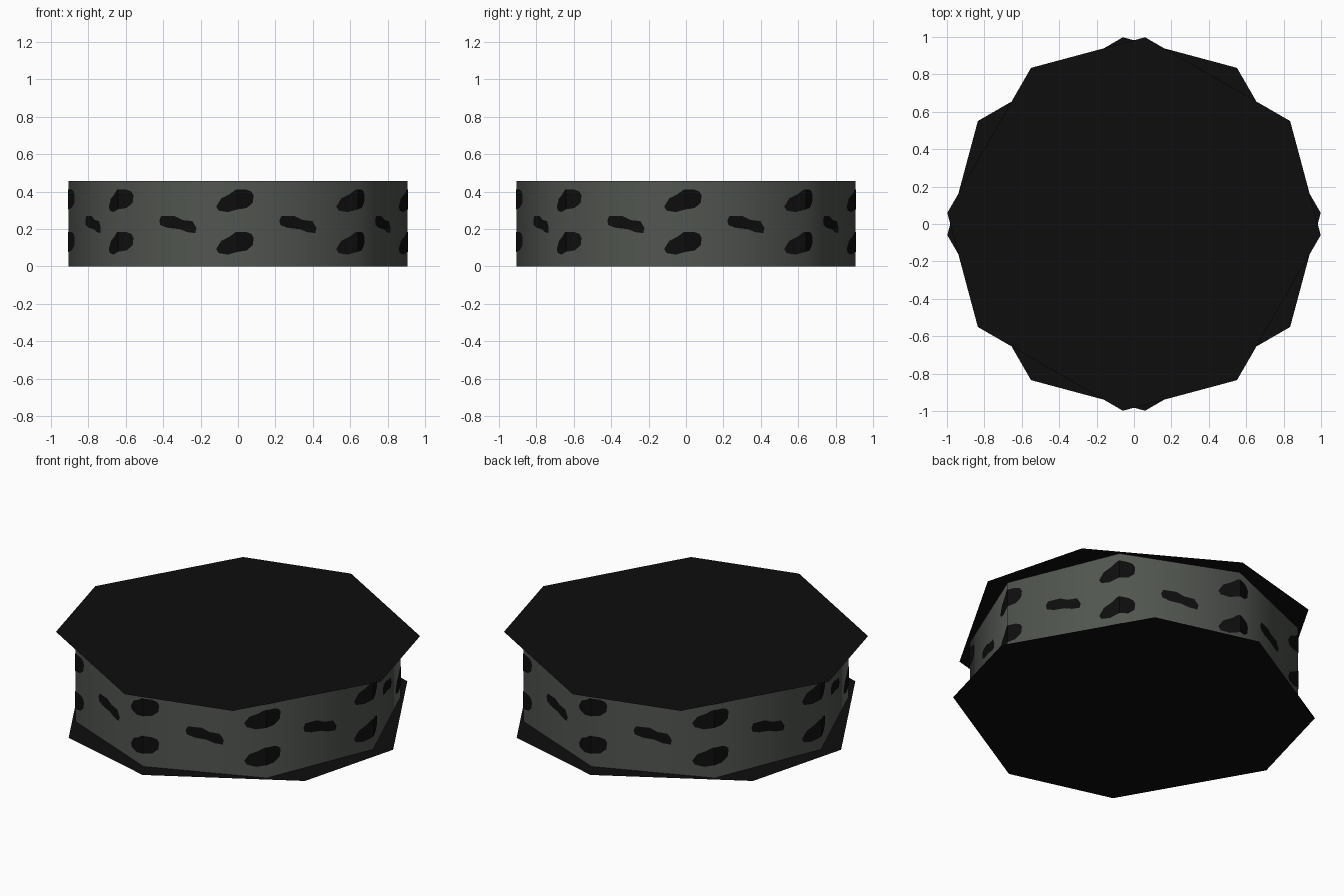
import bpy
import math

if "Cube" in bpy.data.objects:
    bpy.data.objects.remove(bpy.data.objects["Cube"])

HEIGHT = 0.457
WALL_R = 0.905
SIDES = 8
FACE_W = 2 * WALL_R * math.sin(math.pi / SIDES)


def material(name, rgb):
    m = bpy.data.materials.new(name)
    m.diffuse_color = (*rgb, 1.0)
    m.use_nodes = True
    m.node_tree.nodes["Principled BSDF"].inputs["Base Color"].default_value = m.diffuse_color
    return m


GREY = material("grey green", (0.082, 0.091, 0.079))
BLACK = material("black", (0.0042, 0.0042, 0.0042))


def add_mesh(name, verts, faces, mat, smooth=False):
    me = bpy.data.meshes.new(name)
    me.from_pydata(verts, [], faces)
    me.materials.append(mat)
    for p in me.polygons:
        p.use_smooth = smooth
    me.update()
    ob = bpy.data.objects.new(name, me)
    bpy.context.collection.objects.link(ob)
    return ob


def ring(angles, r, z):
    return [(r * math.cos(math.radians(a)), r * math.sin(math.radians(a)), z)
            for a in angles]


# Octagonal side wall, smooth shaded
corners = [k * 360 / SIDES for k in range(SIDES)]
add_mesh("side_wall", ring(corners, WALL_R, 0) + ring(corners, WALL_R, HEIGHT),
         [(i, (i + 1) % SIDES, (i + 1) % SIDES + SIDES, i + SIDES)
          for i in range(SIDES)], GREY, smooth=True)

# Overhanging end plates: thin octagons with alternating edge lengths, mirrored
top_angles = [a + 90 * k for k in range(4) for a in (33.4, 86.6)]
bottom_angles = [a + 90 * k for k in range(4) for a in (3.4, 56.6)]
add_mesh("top_plate", ring(top_angles, 1.0, HEIGHT), [tuple(range(8))], BLACK)
add_mesh("bottom_plate", ring(bottom_angles, 1.0, 0), [tuple(reversed(range(8)))], BLACK)


def on_wall(k, u, z):
    """Point on wall face k, u measured along the face from its first corner."""
    r = WALL_R + 0.003
    a, b = (math.radians(45 * (k + j)) for j in (0, 1))
    t = u / FACE_W
    return (r * ((1 - t) * math.cos(a) + t * math.cos(b)),
            r * ((1 - t) * math.sin(a) + t * math.sin(b)), z)


# Spot outlines (along the wall, up), clockwise; corner spots split at the corner
CORNER_LEFT = [(0, -.045), (-.06, -.06), (-.112, -.052), (-.126, -.03),
               (-.097, .013), (-.05, .035), (-.014, .06), (0, .062)]
CORNER_RIGHT = [(0, .062), (.05, .06), (.078, .05), (.09, .03), (.085, -.01),
                (.05, -.038), (0, -.045)]
MIDDLE = [(-.108, .02), (-.096, .043), (-.02, .043), (.025, .022), (.083, .016),
          (.106, -.02), (.1, -.048), (.054, -.043), (.008, -.027),
          (-.06, -.02), (-.102, -.005)]

# Painted spots repeated on every wall face
verts, faces = [], []
for k in range(SIDES):
    for outline, u0, z0 in ((CORNER_RIGHT, 0, .35), (CORNER_RIGHT, 0, .123),
                            (CORNER_LEFT, FACE_W, .35), (CORNER_LEFT, FACE_W, .123),
                            (MIDDLE, FACE_W / 2, .226)):
        start = len(verts)
        verts += [on_wall(k, u0 + u, z0 + z) for u, z in reversed(outline)]
        faces.append(tuple(range(start, len(verts))))
add_mesh("wall_spots", verts, faces, BLACK)
